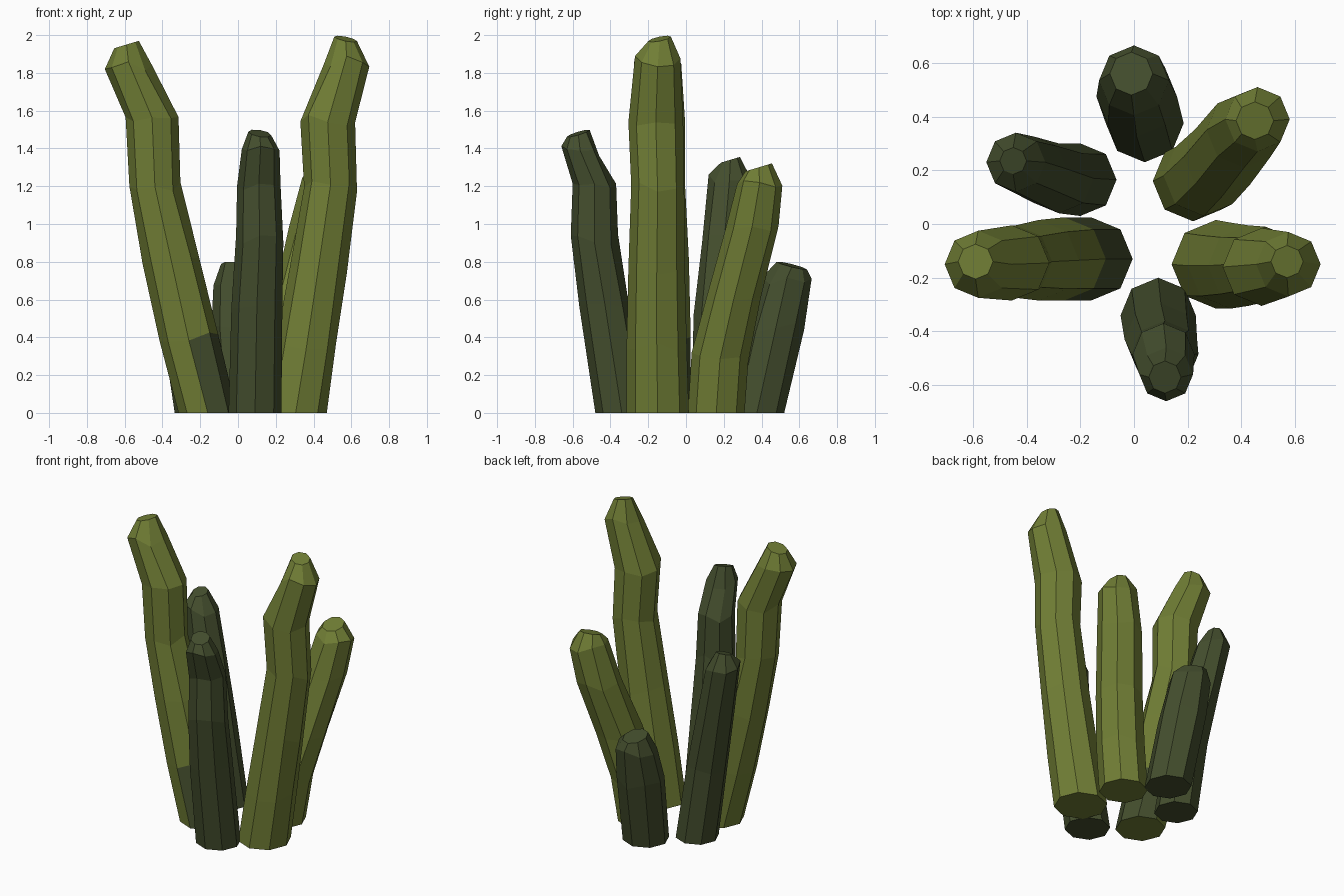
import bpy, bmesh, math, random

old = bpy.data.objects.get("Cube")
if old:
    bpy.data.objects.remove(old, do_unlink=True)

random.seed(4)
SIDES = 8


def make_material(name, color):
    mat = bpy.data.materials.new(name)
    mat.use_nodes = True
    mat.diffuse_color = color
    mat.node_tree.nodes["Principled BSDF"].inputs["Base Color"].default_value = color
    return mat


light_green = make_material("light olive green", (0.165, 0.21, 0.036, 1))
dark_green = make_material("dark moss green", (0.058, 0.077, 0.027, 1))


def make_ring(bm, z, x, y, radius, jitter, tilt):
    """One eight-sided section; tilt raises the side facing +x or +y."""
    verts = []
    for i in range(SIDES):
        angle = math.tau * i / SIDES
        dx = radius * math.cos(angle)
        dy = radius * math.sin(angle)
        wobble = random.uniform(-jitter, jitter)
        height = z + tilt[0] * dx + tilt[1] * dy + wobble
        verts.append(bm.verts.new((x + dx, y + dy, height)))
    return verts


def make_stalk(name, material, sections, tip_tilt=(0, 0)):
    """Loft a faceted stalk through sections given as (z, x, y, radius)."""
    mesh = bpy.data.meshes.new(name)
    bm = bmesh.new()
    rings = []
    last = len(sections) - 1
    for i, section in enumerate(sections):
        jitter = 0.03 if 0 < i < last else 0
        tilt = tip_tilt if i == last else (0, 0)
        rings.append(make_ring(bm, *section, jitter, tilt))
    for low, high in zip(rings, rings[1:]):
        for i in range(SIDES):
            j = (i + 1) % SIDES
            bm.faces.new((low[i], low[j], high[j], high[i]))
    bm.faces.new(rings[0][::-1])
    bm.faces.new(rings[-1])
    bmesh.ops.recalc_face_normals(bm, faces=bm.faces[:])
    bm.to_mesh(mesh)
    bm.free()
    mesh.materials.append(material)
    stalk = bpy.data.objects.new(name, mesh)
    bpy.context.collection.objects.link(stalk)
    return stalk


# Tall stalks at the two sides
tall_right = make_stalk("tall_right_stalk", light_green, [
    (0, -.16, -.13, .155), (.4, -.26, -.13, .155), (.8, -.355, -.135, .15),
    (1.2, -.44, -.14, .135), (1.54, -.455, -.145, .14),
    (1.84, -.58, -.15, .125), (1.95, -.59, -.14, .065)], (.3, 0))

make_stalk("tall_left_stalk", light_green, [
    (0, .305, -.15, .165), (.35, .36, -.155, .16), (.75, .425, -.155, .15),
    (1.2, .49, -.15, .14), (1.55, .475, -.16, .145),
    (1.86, .575, -.15, .12), (1.98, .57, -.14, .06)], (-.2, .2))

# Medium stalk behind, leaning outward
make_stalk("leaning_back_stalk", light_green, [
    (0, .22, .16, .15), (.3, .26, .18, .15), (.62, .33, .25, .145),
    (.96, .41, .35, .14), (1.22, .46, .39, .12), (1.3, .45, .385, .07)],
    (0, .3))

# Dark stalks
make_stalk("front_stalk", dark_green, [
    (0, .09, -.34, .14), (.55, .1, -.43, .135), (.92, .115, -.485, .125),
    (1.19, .11, -.485, .115), (1.39, .12, -.56, .1), (1.48, .115, -.57, .06)],
    (-.15, .3))

make_stalk("back_right_stalk", dark_green, [
    (0, -.2, .165, .135), (.5, -.28, .17, .13), (.92, -.37, .205, .12),
    (1.25, -.44, .23, .11), (1.34, -.45, .235, .05)], (0, .3))

make_stalk("short_back_stalk", dark_green, [
    (0, .04, .375, .145), (.45, .01, .475, .15), (.7, 0, .535, .13),
    (.78, -.01, .56, .08)], (-.1, -.25))

# Dark patch on the inner foot of the tall stalk
tall_right.data.materials.append(dark_green)
for face in tall_right.data.polygons:
    if face.center.z < .4 and face.normal.x > .3:
        face.material_index = 1
